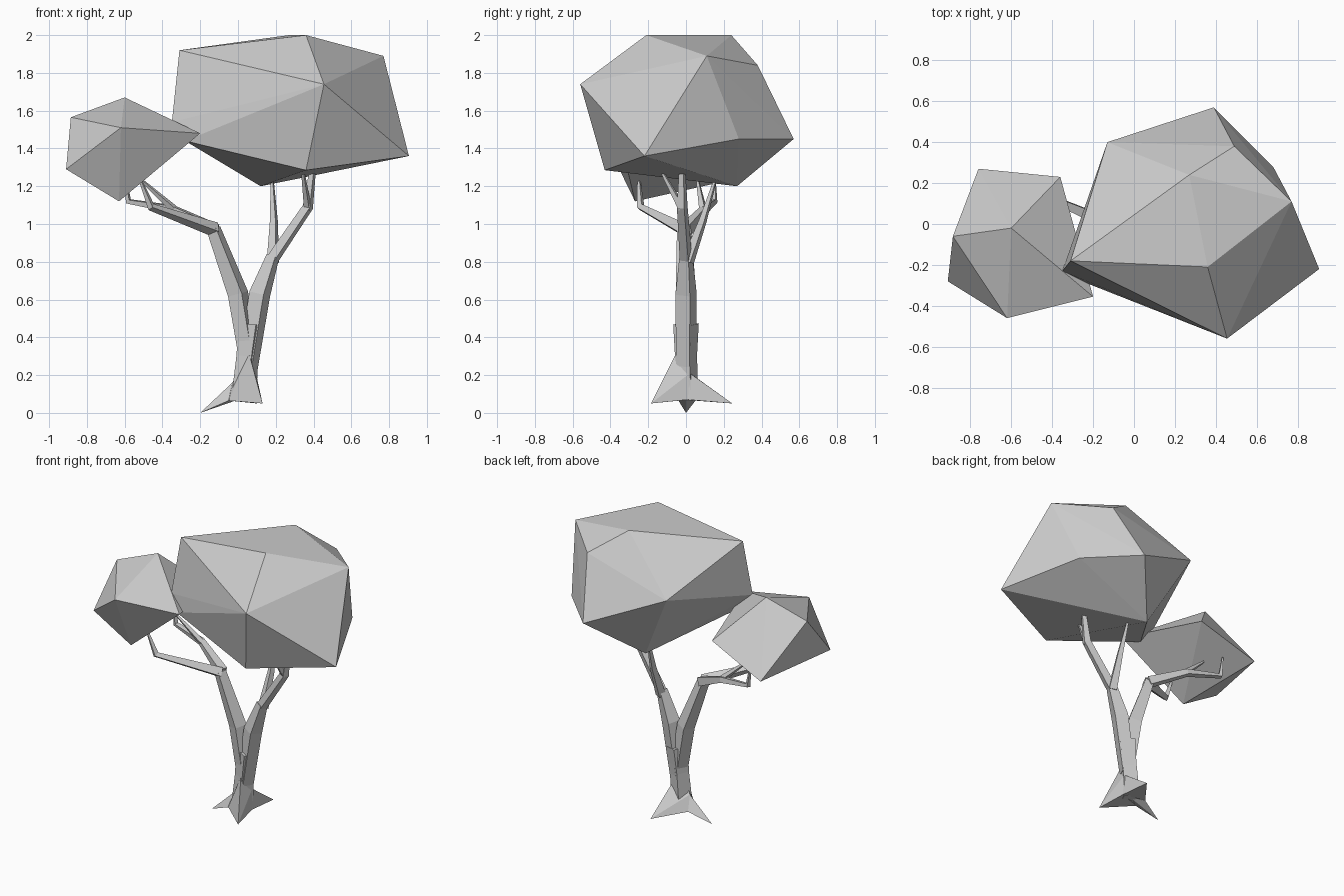
import bpy
import bmesh
import math
from mathutils import Vector

cube = bpy.data.objects.get("Cube")
if cube:
    bpy.data.objects.remove(cube, do_unlink=True)

grey = bpy.data.materials.new("plain grey")
grey.use_nodes = True
GREY = (0.6, 0.6, 0.6, 1)
grey.diffuse_color = GREY
grey.node_tree.nodes["Principled BSDF"].inputs["Base Color"].default_value = GREY


def finish(name, bm):
    bmesh.ops.recalc_face_normals(bm, faces=bm.faces)
    mesh = bpy.data.meshes.new(name)
    bm.to_mesh(mesh)
    bm.free()
    mesh.materials.append(grey)
    obj = bpy.data.objects.new(name, mesh)
    bpy.context.collection.objects.link(obj)
    return obj


def hull(name, points):
    """Faceted solid wrapped around a few corner points."""
    bm = bmesh.new()
    for p in points:
        bm.verts.new(p)
    result = bmesh.ops.convex_hull(bm, input=bm.verts)
    loose = {g for g in result["geom_interior"] + result["geom_unused"]
             if isinstance(g, bmesh.types.BMVert)}
    bmesh.ops.delete(bm, geom=list(loose), context='VERTS')
    return finish(name, bm)


def limb(name, path, radii, sides=4, turn=20):
    """Tapered faceted tube along a path."""
    bm = bmesh.new()
    pts = [Vector(p) for p in path]
    rings = []
    for i, (p, r) in enumerate(zip(pts, radii)):
        ahead = (pts[min(i + 1, len(pts) - 1)] - p).normalized()
        behind = (p - pts[max(i - 1, 0)]).normalized()
        rot = Vector((0, 0, 1)).rotation_difference(ahead + behind)
        angles = [math.radians(turn) + math.tau * k / sides for k in range(sides)]
        rings.append([bm.verts.new(p + rot @ Vector((r * math.cos(a), r * math.sin(a), 0)))
                      for a in angles])
    for lower, upper in zip(rings, rings[1:]):
        for k in range(sides):
            n = (k + 1) % sides
            bm.faces.new((lower[k], lower[n], upper[n], upper[k]))
    bm.faces.new(rings[0])
    bm.faces.new(rings[-1])
    return finish(name, bm)


# Leaf crowns
hull("large_crown", [
    (-.31, -.18, 1.92), (-.13, .40, 1.68), (.39, .57, 1.45), (.68, .28, 1.45),
    (.49, .38, 1.84), (.27, .24, 2), (.36, -.21, 2), (.77, .11, 1.89),
    (.905, -.22, 1.36), (.455, -.56, 1.74), (.36, -.43, 1.285),
    (.12, .27, 1.2), (-.35, -.23, 1.54), (-.28, -.27, 1.44)])
hull("small_crown", [
    (-.76, .27, 1.24), (-.36, .23, 1.4), (-.6, -.02, 1.67), (-.885, -.06, 1.565),
    (-.91, -.28, 1.29), (-.62, -.46, 1.51), (-.2, -.355, 1.48), (-.63, -.27, 1.12)])

# Trunk and its two main limbs
limb("trunk", [(.03, 0, .07), (.05, 0, .3), (.07, 0, .47)], [.07, .062, .072])
limb("right_limb", [(.055, 0, .25), (.115, 0, .63), (.185, 0, .83)], [.055, .06, .037])
limb("left_limb", [(.055, 0, .3), (0, 0, .63), (-.13, -.01, .975)], [.055, .058, .04])

# Branches carrying the small crown
limb("front_branch", [(-.12, -.01, .97), (-.46, -.24, 1.09), (-.52, -.25, 1.24)],
     [.04, .022, .008])
limb("back_branch", [(-.12, 0, .97), (-.35, .1, 1.08), (-.58, .15, 1.12), (-.6, .15, 1.26)],
     [.04, .026, .018, .006])
limb("back_twig", [(-.34, .09, 1.08), (-.52, .06, 1.24)], [.022, .008])

# Branches carrying the large crown
limb("upright_branch", [(.185, .01, .8), (.19, .09, 1.02), (.18, .16, 1.25)],
     [.035, .022, .008])
limb("outer_branch", [(.18, 0, .81), (.37, -.02, 1.09), (.4, -.02, 1.32)],
     [.035, .03, .016])
limb("outer_twig", [(.37, -.02, 1.08), (.34, -.14, 1.3)], [.022, .008])

# Splayed roots
hull("side_root", [(-.2, 0, 0), (-.03, 0, .16), (-.05, -.04, .065),
                   (-.05, .05, .065), (.03, 0, .08)])
hull("front_root", [(.13, -.185, .05), (.06, -.055, .31), (-.05, -.035, .065),
                    (.1, .01, .07), (.095, .02, .21), (-.03, 0, .16)])
hull("back_root", [(.1, .245, .05), (.08, .05, .19), (-.05, .05, .065),
                   (.1, .01, .07), (.095, .02, .21), (-.03, 0, .16)])
